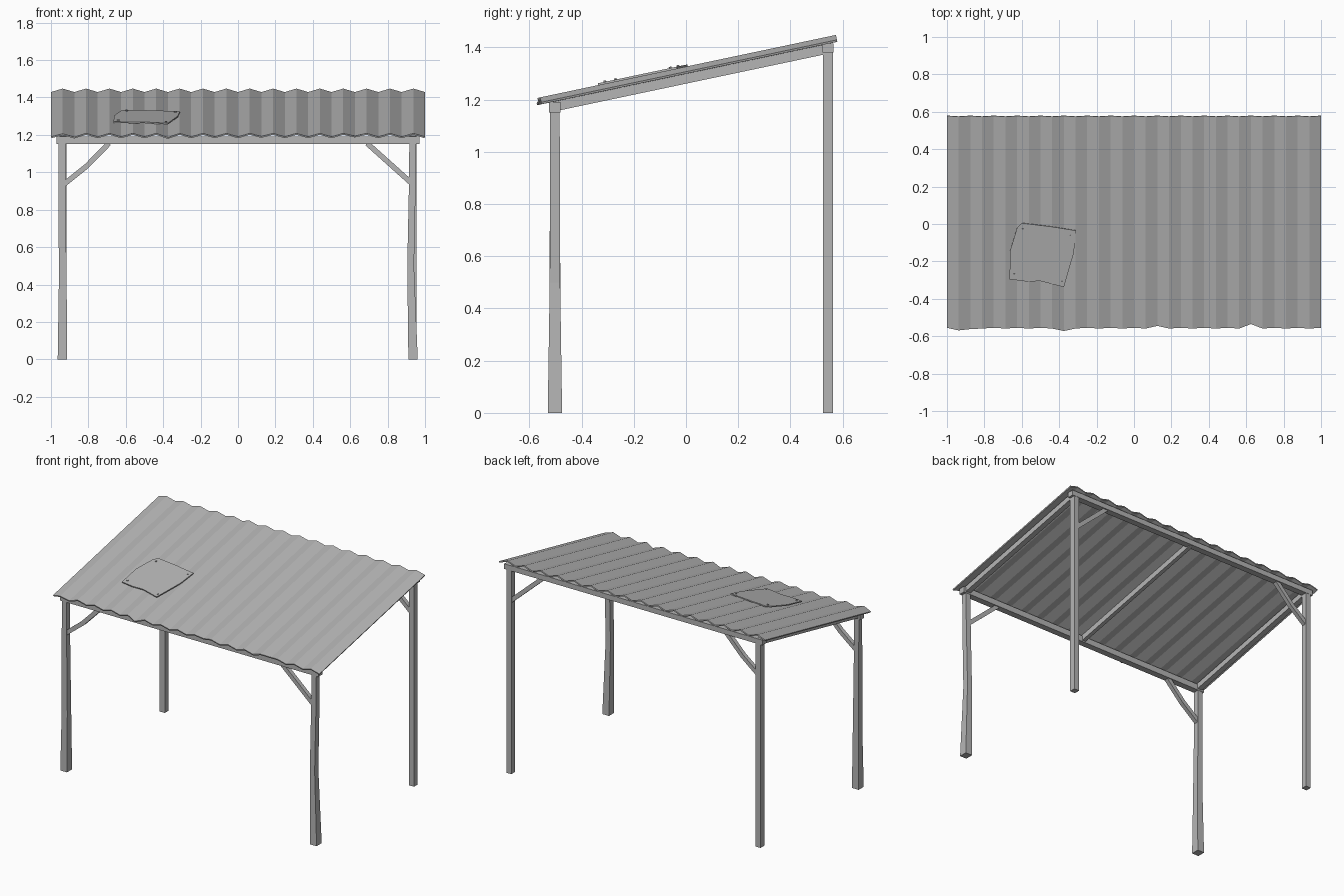
import bpy, bmesh, math
from mathutils import Vector

cube = bpy.data.objects.get("Cube")
if cube:
    bpy.data.objects.remove(cube, do_unlink=True)

# Single grey material
grey = bpy.data.materials.new("weathered_grey")
grey.use_nodes = True
COLOUR = (0.46, 0.46, 0.46, 1)
grey.diffuse_color = COLOUR
grey.node_tree.nodes["Principled BSDF"].inputs["Base Color"].default_value = COLOUR

PITCH = 0.211
ANGLE = math.atan(PITCH)
RIDGE = 0.019


def on_roof(x, y, h):
    """Point at height h above the corrugation valleys."""
    return Vector((x, y - h * math.sin(ANGLE), 1.307 + PITCH * y + h * math.cos(ANGLE)))


def finish(bm, name):
    bmesh.ops.recalc_face_normals(bm, faces=bm.faces)
    mesh = bpy.data.meshes.new(name)
    bm.to_mesh(mesh)
    bm.free()
    mesh.materials.append(grey)
    obj = bpy.data.objects.new(name, mesh)
    bpy.context.collection.objects.link(obj)
    return obj


def loft(name, rings):
    """Closed solid through a list of equal-sized rings of points."""
    bm = bmesh.new()
    loops = [[bm.verts.new(p) for p in ring] for ring in rings]
    for a, b in zip(loops, loops[1:]):
        for i in range(len(a)):
            j = (i + 1) % len(a)
            bm.faces.new((a[i], a[j], b[j], b[i]))
    bm.faces.new(loops[0])
    bm.faces.new(loops[-1])
    return finish(bm, name)


def rect(cx, cy, w, d, z):
    return [(cx + sx * w / 2, cy + sy * d / 2, z)
            for sx, sy in ((-1, -1), (1, -1), (1, 1), (-1, 1))]


def post(name, sections):
    loft(name, [rect(cx, cy, w, d, z) for z, cx, cy, w, d in sections])


def beam(name, y, z0, z1):
    loft(name, [rect(0, y, 1.94, 0.043, z) for z in (z0, z1)])


def brace(name, y, path, width=0.028):
    """Square timber following an x-z path at constant y."""
    pts = [Vector((x, 0, z)) for x, z in path]
    rings = []
    for i, p in enumerate(pts):
        along = (pts[min(i + 1, len(pts) - 1)] - pts[max(i - 1, 0)]).normalized()
        side = along.cross(Vector((0, 1, 0))) * width / 2
        rings.append([p + side * s + Vector((0, y + t * width / 2, 0))
                      for s, t in ((-1, -1), (1, -1), (1, 1), (-1, 1))])
    loft(name, rings)


# Posts: the front pair is rough and flared, the rear pair straight
post("front_right_post", [(0, -0.939, -0.502, 0.05, 0.055), (0.4, -0.937, -0.502, 0.042, 0.042),
                          (0.93, -0.941, -0.502, 0.036, 0.038), (1.155, -0.941, -0.502, 0.036, 0.036)])
post("front_left_post", [(0, 0.936, -0.502, 0.05, 0.055), (0.5, 0.923, -0.502, 0.036, 0.04),
                         (0.93, 0.932, -0.502, 0.036, 0.038), (1.155, 0.934, -0.502, 0.036, 0.036)])
for side, x in (("right", -0.936), ("left", 0.936)):
    post("rear_%s_post" % side, [(z, x, 0.544, 0.038, 0.04) for z in (0, 1.385)])

# Horizontal beams
beam("front_beam", -0.503, 1.15, 1.19)
beam("rear_beam", 0.544, 1.38, 1.415)

# Sloping rafters between the beams
for name, x, w in (("right_rafter", -0.936, 0.036), ("middle_rafter", 0, 0.026),
                   ("left_rafter", 0.936, 0.036)):
    loft(name, [[on_roof(x + s * w / 2, y, h)
                 for s, h in ((-1, -0.045), (1, -0.045), (1, -0.008), (-1, -0.008))]
                for y in (-0.51, 0.55)])

# Corner braces: bent on the right, straight on the left
for place, y, top in (("front", -0.502, 1.155), ("rear", 0.544, 1.385)):
    brace(place + "_right_brace", y, [(-0.932, top - 0.22), (-0.81, top - 0.123), (-0.69, top)])
    brace(place + "_left_brace", y, [(0.93, top - 0.215), (0.69, top)])

# Corrugated roof sheet with a few dents along the front edge
COLUMNS = 32
dents = {1: -0.01, 2: -0.007, 10: -0.017, 18: 0.01, 26: 0.02}
bm = bmesh.new()
rows = []
for i in range(COLUMNS + 1):
    x, h = -1 + 2 * i / COLUMNS, RIDGE * (i % 2)
    rows.append([bm.verts.new(on_roof(x, y, h)) for y in (-0.555 + dents.get(i, 0), 0.578)])
for a, b in zip(rows, rows[1:]):
    bm.faces.new((a[0], b[0], b[1], a[1]))
roof = finish(bm, "corrugated_roof")
thick = roof.modifiers.new("thickness", "SOLIDIFY")
thick.thickness = 0.008
thick.offset = -1 if roof.data.polygons[0].normal.z > 0 else 1

# Patch plate lying on the ridges
outline = [(-0.6, 0.01), (-0.45, -0.008), (-0.31, -0.03), (-0.322, -0.15), (-0.375, -0.332),
           (-0.5, -0.3), (-0.575, -0.302), (-0.665, -0.29), (-0.663, -0.14), (-0.625, -0.015)]
loft("patch_plate", [[on_roof(x, y, h) for x, y in outline] for h in (RIDGE, RIDGE + 0.007)])

# Nail heads at the patch corners
for i, (x, y) in enumerate([(-0.595, -0.025), (-0.335, -0.055), (-0.64, -0.265), (-0.385, -0.305)]):
    ring = [(x + 0.006 * math.cos(a * math.pi / 3), y + 0.006 * math.sin(a * math.pi / 3))
            for a in range(6)]
    loft("patch_nail_%d" % (i + 1), [[on_roof(u, v, h) for u, v in ring]
                                     for h in (RIDGE, RIDGE + 0.012)])
